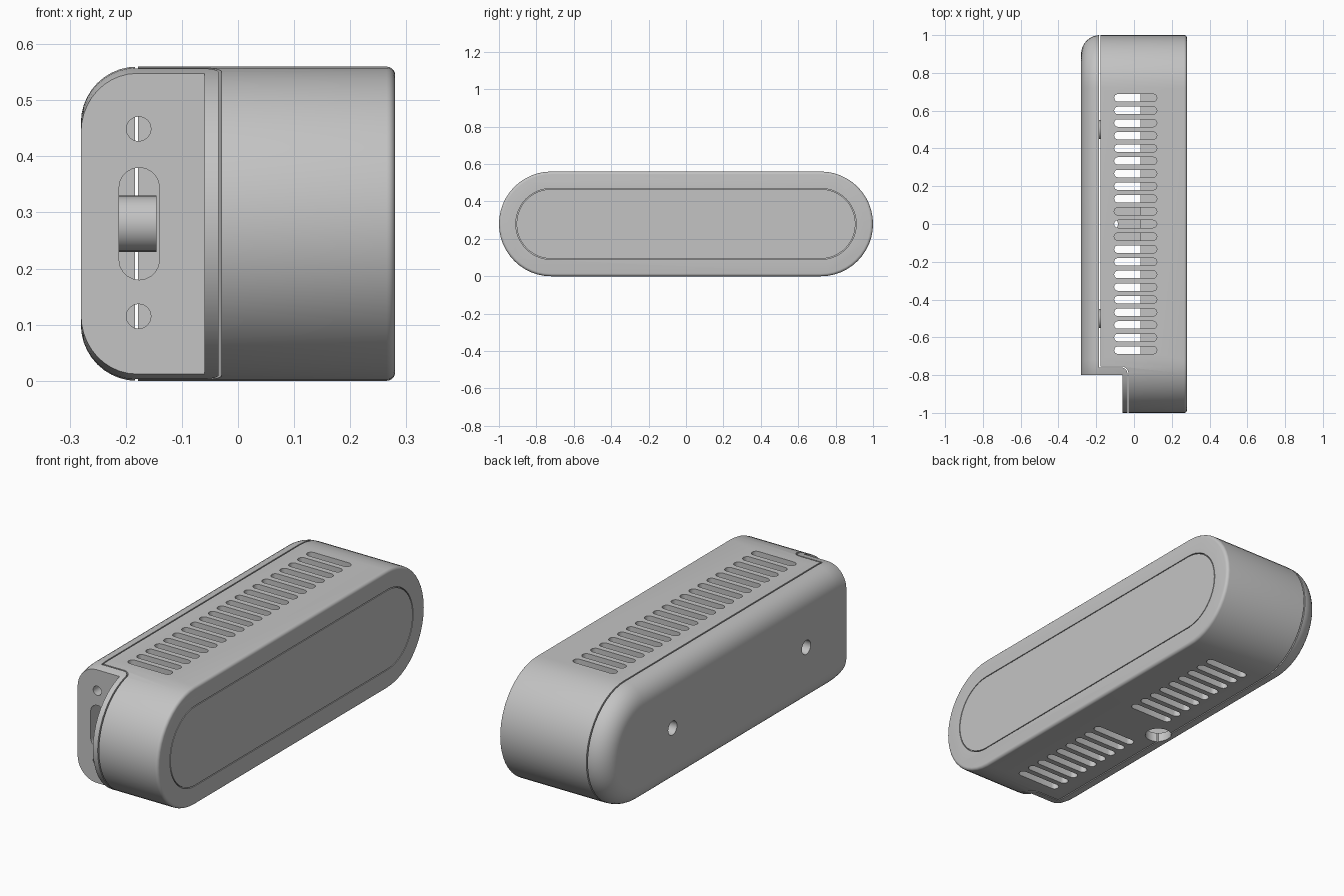
import bpy, bmesh
from math import pi, sin, cos
from mathutils import Matrix

cube = bpy.data.objects.get("Cube")
if cube:
    bpy.data.objects.remove(cube, do_unlink=True)

gray = bpy.data.materials.new("light_gray")
gray.use_nodes = True
gray.diffuse_color = (0.55, 0.55, 0.55, 1)
gray.node_tree.nodes["Principled BSDF"].inputs["Base Color"].default_value = gray.diffuse_color

R = 0.28        # half height of the case
STRAIGHT = 0.72  # half length of the straight run
MID = R


def finish(name, bm):
    bmesh.ops.recalc_face_normals(bm, faces=bm.faces)
    mesh = bpy.data.meshes.new(name)
    bm.to_mesh(mesh)
    bm.free()
    ob = bpy.data.objects.new(name, mesh)
    bpy.context.collection.objects.link(ob)
    mesh.materials.append(gray)
    return ob


def arc(cx, cy, r, a0, a1, n):
    return [(cx + r * cos(a0 + (a1 - a0) * i / n), cy + r * sin(a0 + (a1 - a0) * i / n))
            for i in range(n + 1)]


def pill(cx, cy, half, r, n=24):
    """Stadium outline, long along its first axis."""
    return arc(cx + half, cy, r, -pi / 2, pi / 2, n) + arc(cx - half, cy, r, pi / 2, 1.5 * pi, n)


def loft(bm, rings):
    loops = [[bm.verts.new(p) for p in ring] for ring in rings]
    n = len(loops[0])
    for a, b in zip(loops, loops[1:]):
        for i in range(n):
            bm.faces.new((a[i], a[(i + 1) % n], b[(i + 1) % n], b[i]))
    bm.faces.new(loops[0])
    bm.faces.new(loops[-1])


def case_solid(name, profile):
    """Stadium-shaped solid from (x, inset) pairs."""
    bm = bmesh.new()
    loft(bm, [[(x, y, z) for y, z in pill(0, MID, STRAIGHT, R - inset)] for x, inset in profile])
    return finish(name, bm)


def prisms(name, outlines, lo, hi, axis="z"):
    """Extrude outlines: xy along z, or xz along y."""
    bm = bmesh.new()
    for pts in outlines:
        loft(bm, [[(a, b, h) if axis == "z" else (a, h, b) for a, b in pts] for h in (lo, hi)])
    return finish(name, bm)


def box(name, lo, hi):
    return prisms(name, [[(lo[0], lo[1]), (hi[0], lo[1]), (hi[0], hi[1]), (lo[0], hi[1])]], lo[2], hi[2])


def rods(name, r, x0, x1):
    """Two cylinders along x at the screw positions."""
    bm = bmesh.new()
    for y in (-0.5, 0.5):
        loft(bm, [[(x, a, b) for a, b in arc(y, MID, r, 0, 2 * pi, 24)[:-1]] for x in (x0, x1)])
    return finish(name, bm)


def boolean(ob, cutter, op="DIFFERENCE"):
    mod = ob.modifiers.new("cut", "BOOLEAN")
    mod.operation, mod.object, mod.solver = op, cutter, "EXACT"
    bpy.context.view_layer.objects.active = ob
    bpy.ops.object.modifier_apply(modifier=mod.name)


def parting(gap):
    """Split line between shell and cover, running from back to front."""
    return ([(-0.181 + gap, 1.1), (-0.181 + gap, -0.757 + gap)]
            + arc(-0.067, -0.792, 0.035 + gap, pi / 2, 0, 8) + [(-0.032 + gap, -1.1)])


# Main shell with a small rounded rim, and the rear cover with a large one
shell = case_solid("main_shell", [(-0.25, 0)] + [(0.265 + a, 0.015 - b)
                   for b, a in arc(0, 0, 0.015, 0, pi / 2, 5)])
cover = case_solid("rear_cover", [(-0.18 - a, 0.1 - b)
                   for a, b in arc(0, 0, 0.1, 0, pi / 2, 10)] + [(0, 0)])

cutters = []


def cutter(ob):
    ob.hide_render = True
    cutters.append(ob)
    return ob


# Separate the two along the stepped parting line
boolean(shell, cutter(prisms("shell_split", [parting(0.003) + [(-0.5, -1.1), (-0.5, 1.1)]], -0.1, 0.7)))
step = [(-0.06, -1.1), (-0.06, -0.8), (-0.4, -0.8), (-0.4, 1.1)]
boolean(cover, cutter(prisms("cover_region", [parting(-0.003) + step], -0.1, 0.7)), "INTERSECT")

# Hollow inside
cavity = cutter(box("cavity", (-0.24, -0.715, 0.045), (0.035, 0.715, 0.515)))
boolean(shell, cavity)
boolean(cover, cavity)

# Vent slots: full row on top, two groups underneath
PITCH = 0.0668


def slots(rows):
    return [pill(0.008, i * PITCH, 0.093, 0.02, 8) for i in rows]


boolean(shell, cutter(prisms("top_slots", slots(range(-10, 11)), 0.505, 0.7)))
boolean(shell, cutter(prisms("bottom_slots", slots([i for i in range(-10, 11) if abs(i) > 1]), -0.1, 0.055)))

# Round opening under the parting line
opening = cutter(prisms("bottom_opening", [arc(-0.145, 0, 0.06, 0, 2 * pi, 24)[:-1]], -0.1, 0.06))
boolean(shell, opening)
boolean(cover, opening)

# Port slot and two round holes in the front step
port = [(x, z) for z, x in pill(MID, -0.176, 0.064, 0.036, 10)]
holes = [arc(-0.177, z, 0.022, 0, 2 * pi, 16)[:-1] for z in (0.115, 0.449)]
front_holes = cutter(prisms("front_holes", [port] + holes, -0.9, -0.65, "y"))
boolean(shell, front_holes)
boolean(cover, front_holes)

# Screw bosses with bored holes
boolean(cover, cutter(rods("boss_blank", 0.05, -0.26, -0.145)), "UNION")
boolean(cover, cutter(rods("screw_bore", 0.033, -0.4, -0.155)))

# Flush side panel set in a fine groove
boolean(shell, cutter(case_solid("panel_recess", [(0.262, 0.09), (0.4, 0.09)])))
panel = case_solid("side_panel", [(0.255, 0.094), (0.28, 0.094)])

for ob in cutters:
    bpy.data.objects.remove(ob, do_unlink=True)

for ob in (shell, cover, panel):
    bpy.ops.object.select_all(action="DESELECT")
    ob.select_set(True)
    bpy.context.view_layer.objects.active = ob
    bpy.ops.object.shade_smooth_by_angle(angle=0.5)
